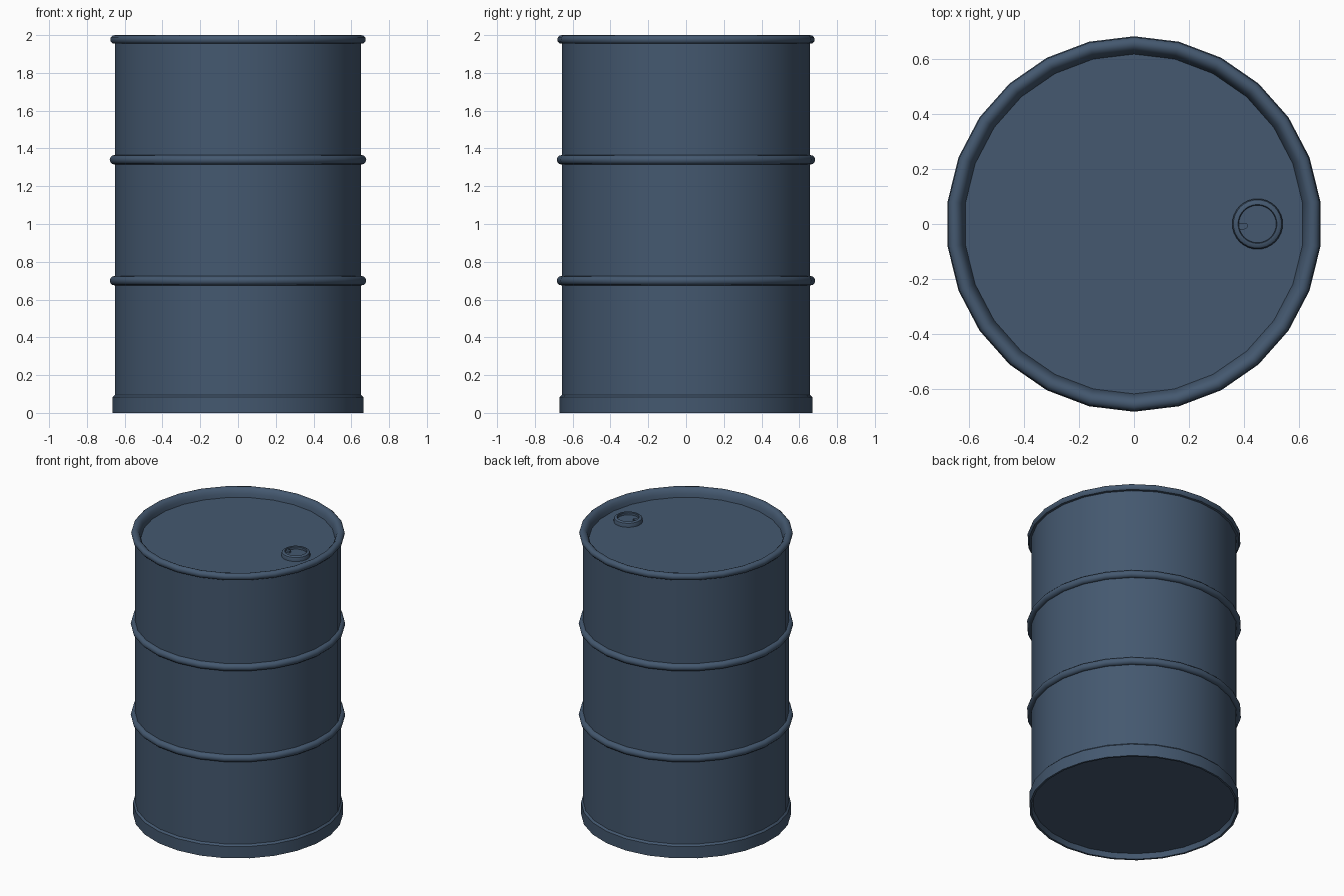
import bpy, math

if "Cube" in bpy.data.objects:
    bpy.data.objects.remove(bpy.data.objects["Cube"])

SIDES = 26
paint = bpy.data.materials.new("slate blue paint")
paint.diffuse_color = (0.058, 0.098, 0.16, 1)
paint.use_nodes = True
paint.node_tree.nodes["Principled BSDF"].inputs["Base Color"].default_value = paint.diffuse_color


def lathe(name, profile, sides, closed=False, centre=(0, 0), angle=35):
    """Revolve (radius, z) points; a radius of 0 becomes a single pole vertex."""
    verts, rings, faces = [], [], []
    for r, z in profile:
        n = 1 if r == 0 else sides
        rings.append(list(range(len(verts), len(verts) + n)))
        for i in range(n):
            a = math.pi / 2 + 2 * math.pi * i / sides
            verts.append((centre[0] + r * math.cos(a), centre[1] + r * math.sin(a), z))
    pairs = list(zip(rings, rings[1:]))
    if closed:
        pairs.append((rings[-1], rings[0]))
    for lo, hi in pairs:
        for i in range(sides):
            j = (i + 1) % sides
            if len(lo) == 1:
                faces.append((lo[0], hi[j], hi[i]))
            elif len(hi) == 1:
                faces.append((lo[i], lo[j], hi[0]))
            else:
                faces.append((lo[i], lo[j], hi[j], hi[i]))
    return make(name, verts, faces, angle)


def make(name, verts, faces, angle):
    me = bpy.data.meshes.new(name)
    me.from_pydata(verts, [], faces)
    me.materials.append(paint)
    ob = bpy.data.objects.new(name, me)
    bpy.context.collection.objects.link(ob)
    bpy.ops.object.select_all(action='DESELECT')
    ob.select_set(True)
    bpy.context.view_layer.objects.active = ob
    bpy.ops.object.shade_smooth_by_angle(angle=math.radians(angle))
    return ob


# drum shell: recessed base, bottom band, wall, rolled top rim, sunken lid
lathe("drum_shell", [
    (0, 0.035), (0.645, 0.035), (0.655, 0.0), (0.669, 0.0), (0.669, 0.083),
    (0.657, 0.095), (0.657, 1.955), (0.671, 1.957), (0.679, 1.967), (0.681, 1.978),
    (0.678, 1.989), (0.669, 1.997), (0.657, 2.0), (0.644, 1.996), (0.633, 1.985),
    (0.624, 1.965), (0.619, 1.94), (0, 1.94)], SIDES)

# two rolling hoops
for label, z in (("lower", 0.70), ("upper", 1.34)):
    hoop = [(0.659 + 0.025 * math.cos(t), z + 0.025 * math.sin(t))
            for t in (2 * math.pi * k / 12 for k in range(12))]
    lathe(label + "_hoop", hoop, SIDES, closed=True, angle=40)

# bung: rounded collar with a sunken plug
lathe("bung_collar", [
    (0.092, 1.935), (0.092, 1.955), (0.088, 1.966), (0.079, 1.972), (0.071, 1.972),
    (0.068, 1.968), (0.068, 1.953), (0, 1.953)], 32, centre=(0.45, 0))

# small tab inside the bung collar
outline = [(0.378, -0.02), (0.4, -0.02), (0.412, -0.014), (0.416, -0.006),
           (0.412, 0.001), (0.4, 0.004), (0.378, 0.004)]
n = len(outline)
make("bung_tab", [(x, y, z) for z in (1.95, 1.966) for x, y in outline],
     [tuple(reversed(range(n))), tuple(range(n, 2 * n))] +
     [(i, (i + 1) % n, (i + 1) % n + n, i + n) for i in range(n)], 35)
